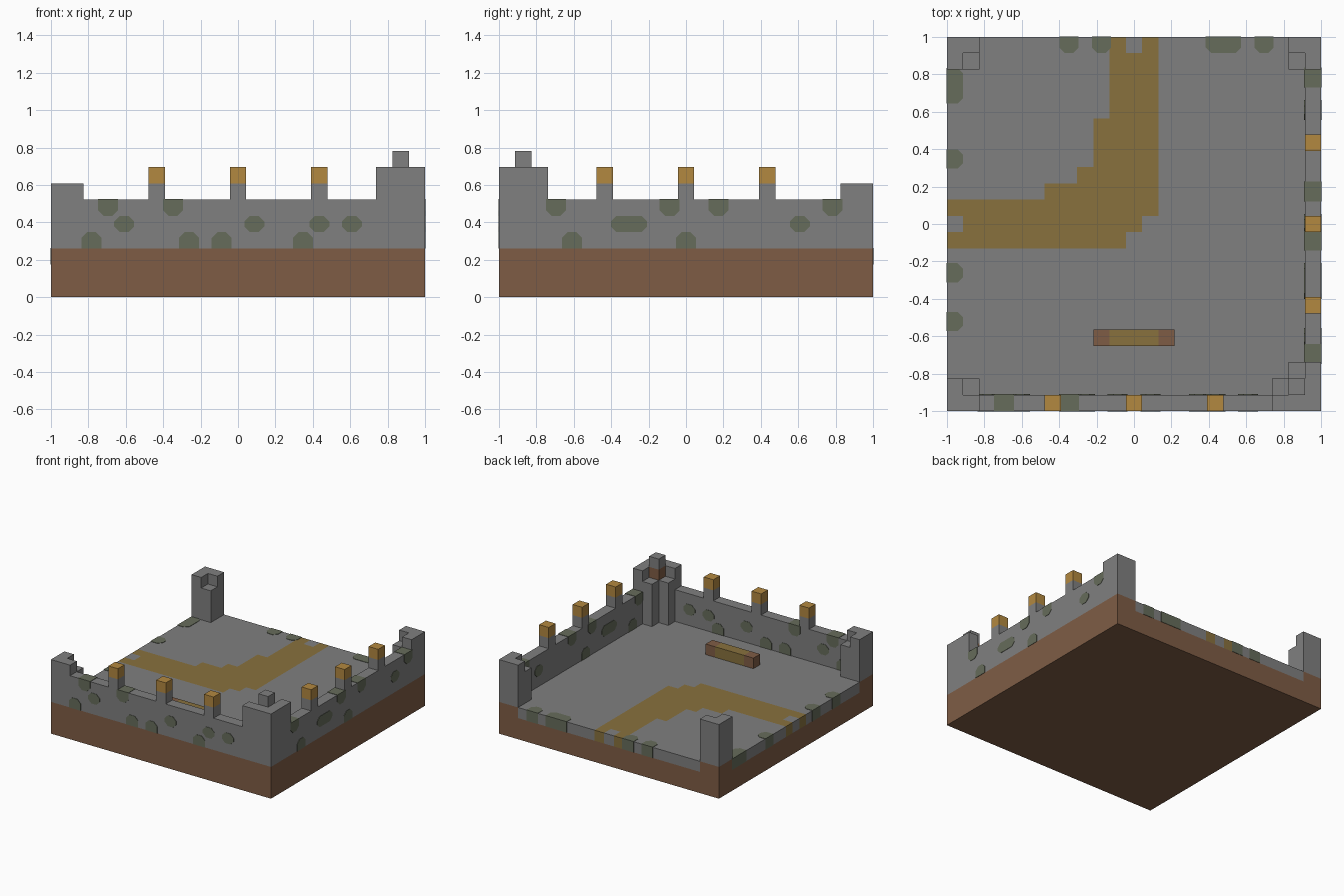
import bpy
import bmesh

cube = bpy.data.objects.get("Cube")
if cube:
    bpy.data.objects.remove(cube, do_unlink=True)

N = 23          # cells per side
U = 2 / N       # cell size
E = 0.003       # how far inlaid moss stands proud


def material(name, rgb):
    mat = bpy.data.materials.new(name)
    mat.use_nodes = True
    color = [(c / 255) ** 2.2 for c in rgb] + [1]
    mat.diffuse_color = color
    mat.node_tree.nodes["Principled BSDF"].inputs["Base Color"].default_value = color
    return mat


STONE = material("grey stone", (127, 127, 127))
EARTH = material("brown earth", (126, 93, 71))
PATH = material("sandy path", (135, 113, 64))
TORCH = material("amber cap", (177, 135, 66))
MOSS = material("moss green", (102, 108, 91))


def finish(name, bm, *mats):
    bmesh.ops.recalc_face_normals(bm, faces=bm.faces)
    mesh = bpy.data.meshes.new(name)
    bm.to_mesh(mesh)
    bm.free()
    for mat in mats:
        mesh.materials.append(mat)
    obj = bpy.data.objects.new(name, mesh)
    bpy.context.collection.objects.link(obj)
    return obj


def at(i):
    return -1 + i * U


def block(name, xs, ys, zs, mat, flip_x=False, flip_y=False):
    """Box given in cell ranges, optionally mirrored to the other side."""
    bm = bmesh.new()
    bmesh.ops.create_cube(bm, size=1)
    for v in bm.verts:
        x, y, z = (r[1] if c > 0 else r[0] for c, r in zip(v.co, (xs, ys, zs)))
        v.co = (at(x) * (-1 if flip_x else 1), at(y) * (-1 if flip_y else 1), z * U)
    return finish(name, bm, mat)


def prism(name, profile, lo, hi, place, mat):
    """Extrude a flat profile from lo to hi; place maps (a, b, depth) to space."""
    bm = bmesh.new()
    rings = [[bm.verts.new(place(a, b, d)) for a, b in profile] for d in (lo, hi)]
    for ring in rings:
        bm.faces.new(ring)
    for k in range(len(profile)):
        m = (k + 1) % len(profile)
        bm.faces.new((rings[0][k], rings[0][m], rings[1][m], rings[1][k]))
    return finish(name, bm, mat)


def blob(a0, a1, b0, b1, round_low, round_high):
    """Rectangle with chamfered corners at the low and/or high end."""
    c = 0.03
    low = [(a0, b0 + c), (a0 + c, b0), (a1 - c, b0), (a1, b0 + c)] if round_low else [(a0, b0), (a1, b0)]
    high = [(a1, b1 - c), (a1 - c, b1), (a0 + c, b1), (a0, b1 - c)] if round_high else [(a1, b1), (a0, b1)]
    return low + high


# Ground: earth slab and a paved layer with a winding path
block("earth_slab", (0, N), (0, N), (0, 2), EARTH)


def on_path(i, j):
    if (i, j) in ((11, 22), (0, 11)):
        return False
    if j < 10:
        return False
    if j < 13:
        return i <= j
    first = 6 if j == 13 else 8 if j == 14 else 9 if j < 18 else 10
    return first <= i <= 12


bm = bmesh.new()
bmesh.ops.create_grid(bm, x_segments=N, y_segments=N, size=1)
for v in bm.verts:
    v.co.z = 3 * U
rim = [e for e in bm.edges if e.is_boundary]
skirt = bmesh.ops.extrude_edge_only(bm, edges=rim)["geom"]
bmesh.ops.translate(bm, verts=[g for g in skirt if isinstance(g, bmesh.types.BMVert)], vec=(0, 0, -U))
for f in bm.faces:
    c = f.calc_center_median()
    i = min(N - 1, max(0, int((c.x + 1) / U)))
    j = min(N - 1, max(0, int((c.y + 1) / U)))
    f.material_index = 2 if on_path(i, j) else 0
    if c.z < 2.9 * U:
        open_side = (c.y > 0.99 and 2 <= i <= 20) or (c.x < -0.99 and 2 <= j <= 20)
        if not open_side:
            f.material_index = 1
finish("paved_floor", bm, STONE, EARTH, PATH)

# Walls on the front and left sides, with capped merlons
block("front_wall", (0, N), (0, 1), (3, 6), STONE)
block("left_wall", (N - 1, N), (0, N), (3, 6), STONE)
for i in (6, 11, 16):
    for part, zs, mat in (("merlon", (6, 7), STONE), ("merlon_cap", (7, 8), TORCH)):
        block("front_" + part, (i, i + 1), (0, 1), zs, mat)
        block("left_" + part, (N - 1, N), (i, i + 1), zs, mat)

# Small corner pillars
for name, fx, fy in (("front_right", False, False), ("back_right", False, True), ("back_left", True, True)):
    block(name + "_pillar", (0, 2), (0, 1), (3, 7), STONE, fx, fy)
    block(name + "_pillar_side", (0, 1), (1, 2), (3, 7), STONE, fx, fy)
    block(name + "_pillar_step", (1, 2), (1, 2), (3, 6), STONE, fx, fy)

# Large corner tower
for part, xs, ys, zs, mat in (
    ("front", (0, 3), (0, 1), (3, 8), STONE),
    ("side", (0, 1), (1, 3), (3, 8), STONE),
    ("post", (1, 2), (1, 2), (3, 7), STONE),
    ("post_band", (1, 2), (1, 2), (7, 8), EARTH),
    ("post_top", (1, 2), (1, 2), (8, 9), STONE),
    ("buttress", (2, 3), (1, 2), (3, 7), STONE),
    ("side_buttress", (1, 2), (2, 3), (3, 7), STONE),
):
    block("tower_" + part, xs, ys, zs, mat, True)

# Bench
block("bench_seat", (10, 13), (4, 5), (3, 4), PATH)
for i in (9, 13):
    block("bench_end", (i, i + 1), (4, 5), (3, 4), EARTH)


# Moss inlaid through the walls: row -> (first cell, cell count)
def front(a, b, d):
    return (a, -1 + d, b)


def left(a, b, d):
    return (1 - d, a, b)


front_moss = {5: [(3, 1), (7, 1)], 4: [(4, 1), (12, 1), (16, 1), (18, 1)],
              3: [(2, 1), (8, 1), (10, 1), (15, 1)]}
left_moss = {5: [(3, 1), (10, 1), (13, 1), (20, 1)], 4: [(7, 2), (18, 1)],
             3: [(4, 1), (11, 1)]}
for name, rows, place in (("front_wall_moss", front_moss, front), ("left_wall_moss", left_moss, left)):
    for row, spots in rows.items():
        for i, n in spots:
            top = (row + 1) * U + (E if row == 5 else 0)
            shape = blob(at(i) - 0.01, at(i + n) + 0.01, row * U, top, row > 3, row < 5)
            prism(name, shape, -E, U + E, place, MOSS)


# Moss along the open edges of the floor
def back_edge(a, b, d):
    return (a, 1 - b, d)


def right_edge(a, b, d):
    return (-1 + b, a, d)


for name, spots, place in (
    ("back_edge_moss", [(7, 1), (9, 1), (16, 2), (19, 1)], back_edge),
    ("right_edge_moss", [(5, 1), (8, 1), (15, 1), (19, 2)], right_edge),
):
    for i, n in spots:
        shape = blob(at(i) - 0.008, at(i + n) + 0.008, -E, U, False, True)
        prism(name, shape, 2 * U, 3 * U + E, place, MOSS)
